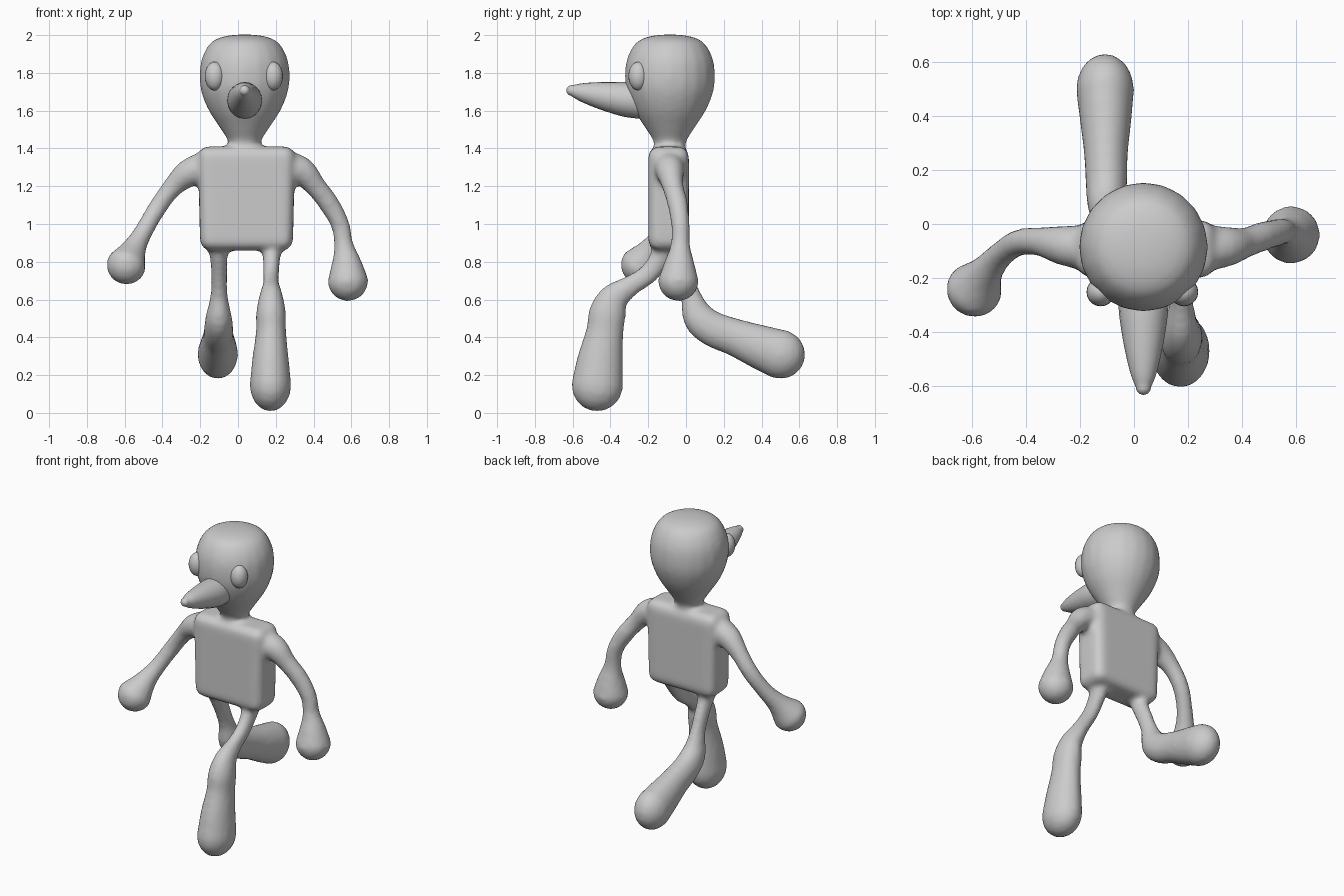
import bpy
import bmesh
import math
from mathutils import Vector, Matrix

cube = bpy.data.objects.get("Cube")
if cube:
    bpy.data.objects.remove(cube, do_unlink=True)

SIDES = 20


def spline(points, steps=4):
    """Smooth (x, y, z, radius) points with a Catmull-Rom curve."""
    p = [Vector(q) for q in points]
    p = [2 * p[0] - p[1]] + p + [2 * p[-1] - p[-2]]
    out = []
    for a, b, c, d in zip(p, p[1:], p[2:], p[3:]):
        for i in range(steps):
            t = i / steps
            out.append(0.5 * (2 * b + (c - a) * t + (2 * a - 5 * b + 4 * c - d) * t * t
                              + (3 * b - a - 3 * c + d) * t ** 3))
    return out + [p[-2]]


def tube(bm, points, flatten=1.0):
    """Sweep a round section along a path, with a dome on each end."""
    path = spline(points)
    pos = [q.xyz for q in path]
    rad = [q.w for q in path]
    count = len(pos)
    tangents = [(pos[min(i + 1, count - 1)] - pos[max(i - 1, 0)]).normalized()
                for i in range(count)]
    angles = [math.radians(a) for a in (20, 40, 60, 80)]
    start = [(pos[0] - tangents[0] * rad[0] * math.sin(a), rad[0] * math.cos(a), tangents[0])
             for a in reversed(angles)]
    end = [(pos[-1] + tangents[-1] * rad[-1] * math.sin(a), rad[-1] * math.cos(a), tangents[-1])
           for a in angles]
    stations = start + list(zip(pos, rad, tangents)) + end

    turn = stations[0][2].to_track_quat('Z', 'Y')
    last = stations[0][2]
    rings = []
    for centre, r, t in stations:
        turn = last.rotation_difference(t) @ turn
        last = t
        ring = []
        for k in range(SIDES):
            a = math.tau * k / SIDES
            offset = turn @ Vector((r * math.cos(a), r * math.sin(a), 0))
            offset.x *= flatten
            ring.append(bm.verts.new(centre + offset))
        rings.append(ring)
    skin_rings(bm, rings)


def skin_rings(bm, rings):
    for a, b in zip(rings, rings[1:]):
        for k in range(SIDES):
            n = (k + 1) % SIDES
            bm.faces.new((a[k], a[n], b[n], b[k]))
    bm.faces.new(rings[0][::-1])
    bm.faces.new(rings[-1])


def finish(bm, name):
    bmesh.ops.recalc_face_normals(bm, faces=bm.faces)
    for f in bm.faces:
        f.smooth = True
    mesh = bpy.data.meshes.new(name)
    bm.to_mesh(mesh)
    bm.free()
    obj = bpy.data.objects.new(name, mesh)
    bpy.context.collection.objects.link(obj)
    return obj


body = bmesh.new()

# Torso: a rounded block, slightly narrower at the bottom
bmesh.ops.create_cube(body, size=1, matrix=Matrix.Translation((0.045, -0.092, 1.135))
                      @ Matrix.Diagonal((0.515, 0.215, 0.55, 1)))
for v in body.verts:
    if v.co.z < 1:
        v.co.x = 0.045 + (v.co.x - 0.045) * 0.95
bmesh.ops.bevel(body, geom=body.edges[:], offset=0.055, segments=4, profile=0.5,
                affect='EDGES')

# Head and neck: a turned profile of (radius, height)
profile = spline([(0.085, 1.34, 0, 0), (0.085, 1.43, 0, 0), (0.125, 1.5, 0, 0),
                  (0.19, 1.6, 0, 0), (0.23, 1.7, 0, 0), (0.239, 1.79, 0, 0),
                  (0.226, 1.88, 0, 0), (0.18, 1.96, 0, 0), (0.11, 1.993, 0, 0),
                  (0.03, 2.003, 0, 0)])
head_rings = []
for q in profile:
    head_rings.append([body.verts.new((0.035 + q.x * math.cos(math.tau * k / SIDES),
                                       -0.085 + q.x * math.sin(math.tau * k / SIDES), q.y))
                       for k in range(SIDES)])
skin_rings(body, head_rings)

# Right arm, reaching forward to a ball hand
tube(body, [(-0.15, -0.09, 1.31, 0.085), (-0.26, -0.08, 1.27, 0.075),
            (-0.35, -0.065, 1.19, 0.054), (-0.43, -0.07, 1.08, 0.05),
            (-0.5, -0.12, 0.96, 0.05), (-0.55, -0.18, 0.87, 0.066),
            (-0.59, -0.24, 0.785, 0.107)])

# Left arm, hanging down
tube(body, [(0.23, -0.09, 1.31, 0.085), (0.335, -0.085, 1.28, 0.077),
            (0.41, -0.07, 1.2, 0.057), (0.48, -0.045, 1.11, 0.055),
            (0.54, -0.03, 1.0, 0.05), (0.56, -0.03, 0.89, 0.052),
            (0.575, -0.035, 0.79, 0.082), (0.582, -0.04, 0.7, 0.109)])

# Left leg, stepping forward
tube(body, [(0.18, -0.09, 0.93, 0.08), (0.178, -0.13, 0.83, 0.06),
            (0.175, -0.2, 0.735, 0.054), (0.175, -0.29, 0.675, 0.056),
            (0.175, -0.38, 0.61, 0.08), (0.175, -0.415, 0.53, 0.099),
            (0.175, -0.43, 0.43, 0.1), (0.172, -0.455, 0.28, 0.122),
            (0.172, -0.47, 0.145, 0.138)], flatten=0.8)

# Right leg, kicked back
tube(body, [(-0.11, -0.09, 0.93, 0.08), (-0.102, -0.065, 0.83, 0.058),
            (-0.1, -0.02, 0.73, 0.053), (-0.1, 0.025, 0.62, 0.056),
            (-0.102, 0.065, 0.51, 0.085), (-0.102, 0.14, 0.445, 0.094),
            (-0.104, 0.26, 0.4, 0.1), (-0.105, 0.39, 0.35, 0.118),
            (-0.107, 0.5, 0.31, 0.132)], flatten=0.82)

# Blend all the body parts into one soft skin
body_obj = finish(body, "body")
remesh = body_obj.modifiers.new("Blend", 'REMESH')
remesh.mode = 'VOXEL'
remesh.voxel_size = 0.016
remesh.use_smooth_shade = True
smooth = body_obj.modifiers.new("Soften", 'SMOOTH')
smooth.factor = 0.5
smooth.iterations = 8

# Beak
beak = bmesh.new()
tube(beak, [(0.035, -0.22, 1.645, 0.09), (0.035, -0.31, 1.658, 0.092),
            (0.035, -0.4, 1.672, 0.081), (0.035, -0.49, 1.687, 0.064),
            (0.035, -0.56, 1.699, 0.046), (0.035, -0.605, 1.707, 0.028)])
finish(beak, "beak")

# Eyes
for name, x in (("right_eye", -0.123), ("left_eye", 0.185)):
    eye = bmesh.new()
    bmesh.ops.create_uvsphere(eye, u_segments=20, v_segments=12, radius=1,
                              matrix=Matrix.Translation((x, -0.252, 1.783))
                              @ Matrix.Diagonal((0.053, 0.053, 0.076, 1)))
    finish(eye, name)
